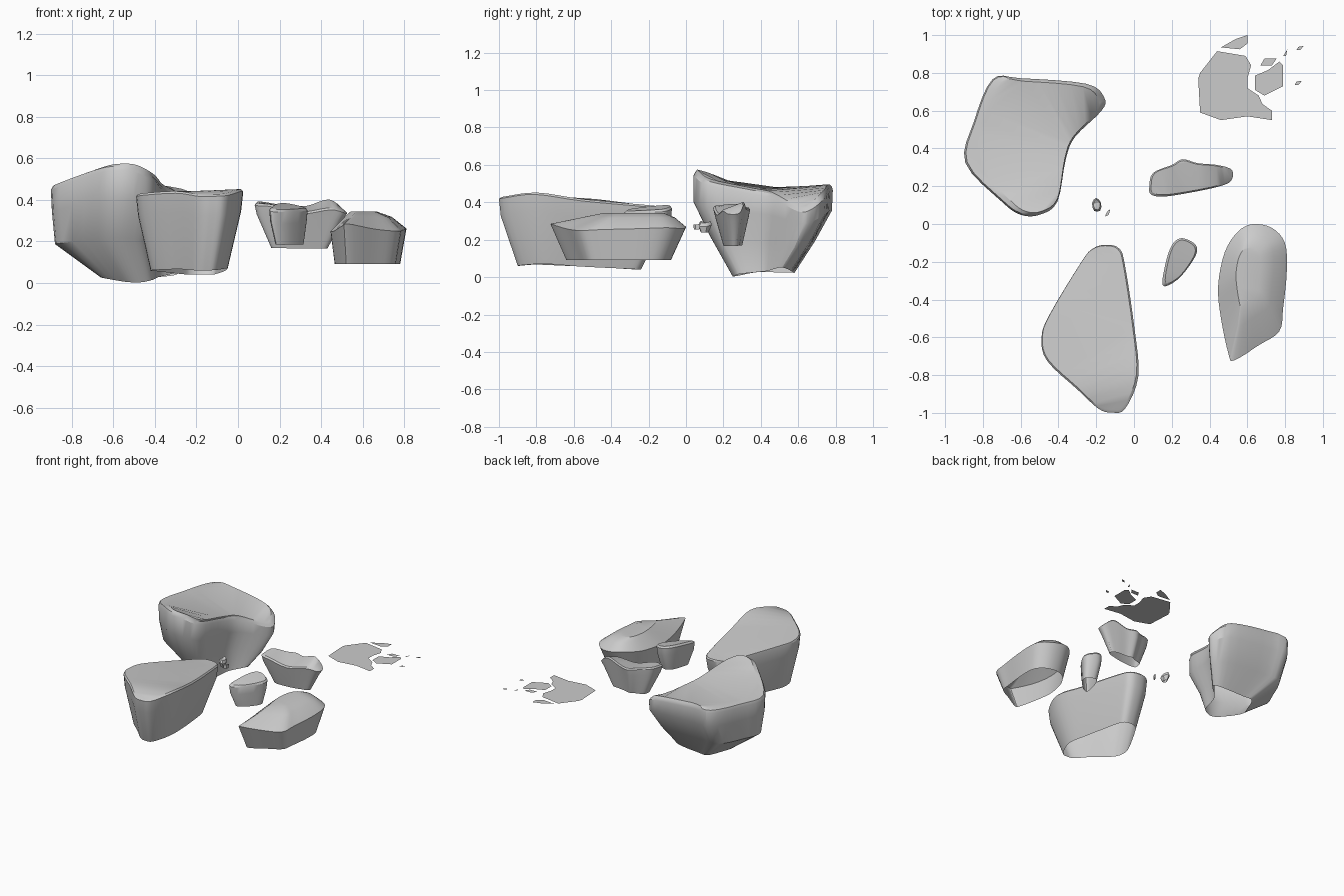
import bpy, bmesh
from mathutils import Vector


def smooth_loop(pts, n):
    # closed Catmull-Rom curve through the outline points
    p = [Vector(q) for q in pts]
    out = []
    for i in range(len(p)):
        a, b, c, d = p[i - 1], p[i], p[(i + 1) % len(p)], p[(i + 2) % len(p)]
        for k in range(n):
            t = k / n
            out.append(0.5 * (2 * b + (c - a) * t + (2 * a - 5 * b + 4 * c - d) * t ** 2
                              + (3 * b - a - 3 * c + d) * t ** 3))
    return out


def finish(name, bm, angle=0.5):
    me = bpy.data.meshes.new(name)
    bm.to_mesh(me)
    bm.free()
    ob = bpy.data.objects.new(name, me)
    bpy.context.collection.objects.link(ob)
    bpy.ops.object.select_all(action='DESELECT')
    ob.select_set(True)
    bpy.context.view_layer.objects.active = ob
    bpy.ops.object.shade_smooth_by_angle(angle=angle)


def rock(name, outline, rings, n=4):
    # rings: (x0, x1, y0, y1, z, follow); the outline is refitted to each box,
    # follow = how much the ring keeps the rise and fall of the top rim
    loop = smooth_loop(outline, n)
    lo = [min(p[i] for p in loop) for i in range(2)]
    hi = [max(p[i] for p in loop) for i in range(2)]
    mean = sum(p.z for p in loop) / len(loop)
    area = sum(a.x * b.y - a.y * b.x for a, b in zip(loop, loop[1:] + loop[:1]))
    if area < 0:
        loop.reverse()
    bm = bmesh.new()
    rows = []
    for x0, x1, y0, y1, z, follow in rings:
        rows.append([bm.verts.new((
            x0 + (x1 - x0) * (p.x - lo[0]) / (hi[0] - lo[0]),
            y0 + (y1 - y0) * (p.y - lo[1]) / (hi[1] - lo[1]),
            z + follow * (p.z - mean))) for p in loop])
    for a, b in zip(rows, rows[1:]):
        for i in range(len(a)):
            bm.faces.new((a[i], a[i - 1], b[i - 1], b[i]))
    # top is capped, underside stays open
    bmesh.ops.triangulate(bm, faces=[bm.faces.new(rows[0])])
    finish(name, bm)


# large rock, back left
rock("large_rock",
     [(-.75, .78, .49), (-.6, .785, .49), (-.25, .755, .45), (-.155, .68, .39), (-.17, .61, .38),
      (-.31, .47, .45), (-.36, .35, .475), (-.405, .12, .52), (-.5, .05, .565), (-.6, .05, .57),
      (-.7, .12, .55), (-.895, .33, .48), (-.85, .55, .48)],
     [(-.84, -.18, .06, .768, .487, 1), (-.89, -.165, .05, .78, .475, 1),
      (-.9, -.15, .04, .785, .455, 1), (-.895, -.155, .04, .78, .35, .6),
      (-.88, -.21, .13, .69, .19, .3), (-.66, -.28, .25, .58, .025, -.25)])

# long rock, front left
rock("long_rock",
     [(-.15, -.11, .37), (-.08, -.13, .37), (-.05, -.22, .38), (0, -.55, .41), (.02, -.8, .445),
      (-.05, -.97, .425), (-.12, -.99, .42), (-.19, -.97, .42), (-.3, -.87, .435),
      (-.46, -.72, .425), (-.49, -.6, .415), (-.45, -.48, .41), (-.28, -.2, .375),
      (-.22, -.13, .37)],
     [(-.485, .015, -.985, -.115, .412, 1), (-.49, .025, -1, -.11, .402, 1),
      (-.48, .015, -.99, -.125, .31, 1), (-.42, -.05, -.9, -.24, .055, .4)])

# ridged rock, front right, with a raised crown
rock("ridged_rock",
     [(.63, 0, .27), (.73, -.02, .26), (.8, -.1, .265), (.81, -.25, .26), (.79, -.45, .255),
      (.77, -.57, .25), (.66, -.645, .26), (.53, -.725, .285), (.5, -.69, .275),
      (.46, -.5, .25), (.445, -.33, .25), (.48, -.15, .26), (.55, -.04, .275)],
     [(.54, .67, -.44, -.12, .343, 0), (.51, .74, -.54, -.06, .318, .2),
      (.445, .81, -.725, 0, .262, 1), (.465, .78, -.64, -.08, .092, 0)])

# slender rock in the middle
rock("slender_rock",
     [(.09, .16, .38), (.16, .15, .375), (.3, .17, .34), (.45, .2, .36), (.52, .23, .345),
      (.525, .285, .35), (.45, .31, .4), (.34, .32, .37), (.26, .34, .37), (.2, .31, .375),
      (.1, .27, .39), (.08, .2, .385)],
     [(.09, .515, .155, .335, .372, 1), (.08, .525, .145, .343, .362, 1),
      (.09, .5, .155, .335, .32, .8), (.16, .43, .2, .3, .168, .1)])

# small rock
rock("small_rock",
     [(.15, -.31, .36), (.175, -.33, .35), (.25, -.28, .35), (.33, -.17, .355), (.33, -.11, .36),
      (.26, -.075, .375), (.21, -.1, .38), (.175, -.18, .375)],
     [(.165, .325, -.315, -.085, .368, 1), (.15, .335, -.33, -.075, .355, 1),
      (.155, .33, -.325, -.08, .3, 1), (.18, .315, -.29, -.12, .187, .2)])

# pebble and chip
rock("pebble",
     [(-.22, .11, .28), (-.2, .135, .29), (-.175, .11, .28), (-.18, .07, .28), (-.21, .07, .29)],
     [(-.215, -.18, .075, .13, .295, 1), (-.222, -.173, .065, .138, .275, 1),
      (-.21, -.182, .08, .12, .238, 0)], 2)
rock("chip",
     [(-.13, .075, .28), (-.135, .05, .28), (-.152, .04, .28), (-.145, .06, .28)],
     [(-.152, -.128, .04, .077, .282, 1), (-.15, -.13, .042, .07, .255, 0)], 2)

# flat shards, back right
shards = [
    [(.34, .77), (.35, .59), (.46, .55), (.6, .57), (.73, .55), (.73, .6), (.68, .635),
     (.66, .68), (.6, .72), (.6, .77), (.62, .84), (.59, .89), (.44, .915), (.35, .8)],
    [(.46, .935), (.56, .925), (.6, .955), (.6, 1), (.54, .98)],
    [(.64, .71), (.69, .68), (.79, .73), (.79, .84), (.77, .86), (.71, .815), (.64, .785)],
    [(.67, .84), (.73, .84), (.755, .875), (.69, .875)],
    [(.79, .89), (.805, .89), (.812, .925)],
    [(.86, .92), (.88, .92), (.897, .942), (.87, .938)],
    [(.85, .735), (.87, .735), (.888, .757), (.86, .755)],
]
bm = bmesh.new()
for s in shards:
    bm.faces.new([bm.verts.new((x, y, .275)) for x, y in s])
finish("flat_shards", bm)
